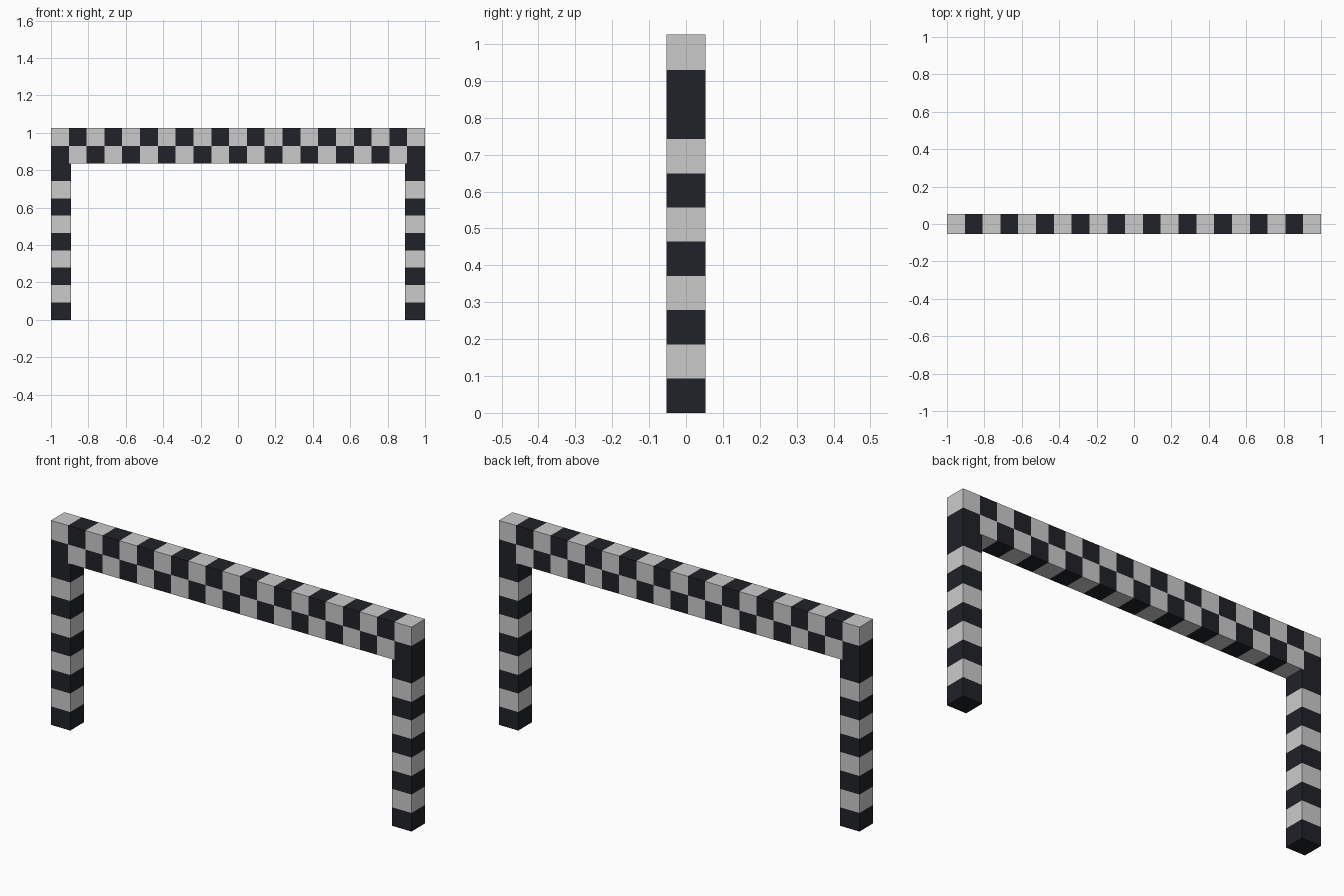
import bpy
import bmesh
from mathutils import Matrix, Vector

if "Cube" in bpy.data.objects:
    bpy.data.objects.remove(bpy.data.objects["Cube"])

DEPTH = 0.107
LEG_W = 0.107
BEAM_Z0, BEAM_Z1 = 0.835, 1.025

dark = bpy.data.materials.new("dark_tile")
dark.diffuse_color = (0.015, 0.016, 0.021, 1)
dark.use_nodes = True
dark.node_tree.nodes["Principled BSDF"].inputs["Base Color"].default_value = dark.diffuse_color


def checker_box(name, lo, hi, nx, nz, first_dark):
    """Box cut into nx by nz cells, coloured as a checkerboard."""
    lo, hi = Vector(lo), Vector(hi)
    size = hi - lo
    bm = bmesh.new()
    bmesh.ops.create_cube(bm, size=1, matrix=Matrix.Translation((lo + hi) / 2)
                          @ Matrix.Diagonal((*size, 1)))
    for axis, n in ((0, nx), (2, nz)):
        for i in range(1, n):
            co, no = lo.copy(), Vector((0, 0, 0))
            co[axis] += size[axis] * i / n
            no[axis] = 1
            bmesh.ops.bisect_plane(bm, geom=bm.verts[:] + bm.edges[:] + bm.faces[:],
                                   plane_co=co, plane_no=no)
    for f in bm.faces:
        c = f.calc_center_median() - lo
        i = min(nx - 1, max(0, int(c.x / size.x * nx)))
        j = min(nz - 1, max(0, int(c.z / size.z * nz + 1e-5)))
        f.material_index = int(((i + j) % 2 == 0) == first_dark)
    me = bpy.data.meshes.new(name)
    bm.to_mesh(me)
    bm.free()
    me.materials.append(None)   # plain grey
    me.materials.append(dark)
    ob = bpy.data.objects.new(name, me)
    bpy.context.collection.objects.link(ob)
    return ob


# Crossbar: two rows of 21 tiles, dark at the lower corners
checker_box("crossbar", (-1, -DEPTH / 2, BEAM_Z0), (1, DEPTH / 2, BEAM_Z1), 21, 2, True)

# Striped legs, dark at top and bottom
for name, x in (("left_leg", -1), ("right_leg", 1 - LEG_W)):
    checker_box(name, (x, -DEPTH / 2, 0), (x + LEG_W, DEPTH / 2, BEAM_Z0), 1, 9, True)
